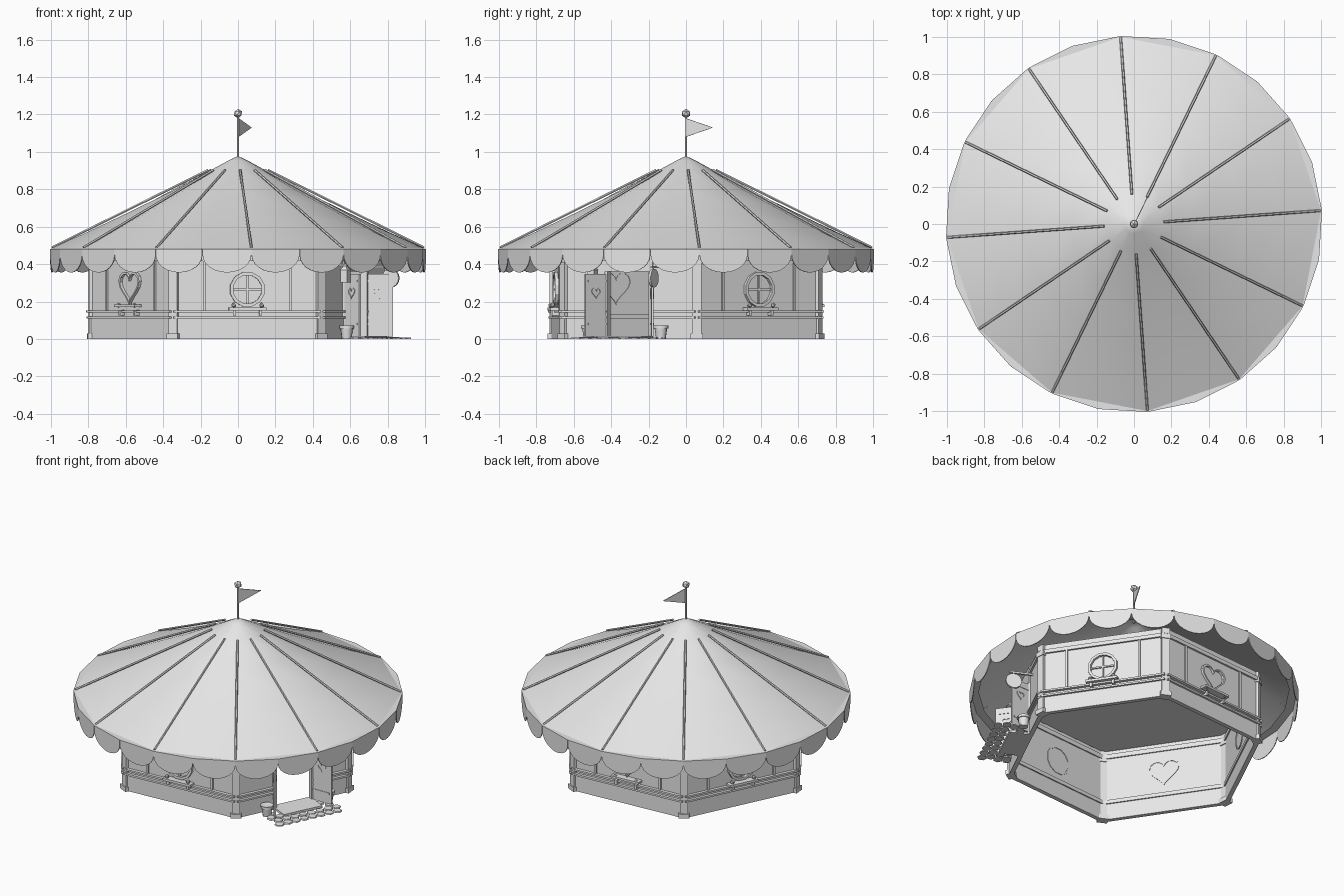
import bpy, bmesh, math, random
from math import sin, cos, pi, radians
from mathutils import Matrix, Vector

if "Cube" in bpy.data.objects:
    bpy.data.objects.remove(bpy.data.objects["Cube"])
random.seed(4)

grey = bpy.data.materials.new("light_grey")
grey.use_nodes = True
grey.diffuse_color = (0.8, 0.8, 0.8, 1)
grey.node_tree.nodes["Principled BSDF"].inputs["Base Color"].default_value = (0.8, 0.8, 0.8, 1)

TURN = radians(4.1)
APOTHEM = 0.69
RIM = 1.0025
ID = Matrix()


def finish(name, bm, M=ID, smooth=None):
    bmesh.ops.recalc_face_normals(bm, faces=bm.faces)
    mesh = bpy.data.meshes.new(name)
    bm.to_mesh(mesh)
    bm.free()
    mesh.transform(M)
    mesh.materials.append(grey)
    obj = bpy.data.objects.new(name, mesh)
    bpy.context.collection.objects.link(obj)
    if smooth:
        bpy.ops.object.select_all(action='DESELECT')
        obj.select_set(True)
        bpy.context.view_layer.objects.active = obj
        bpy.ops.object.shade_smooth_by_angle(angle=radians(smooth))
    return obj


def box(name, centre, size, M=ID):
    bm = bmesh.new()
    bmesh.ops.create_cube(bm, size=1, matrix=Matrix.Translation(centre) @ Matrix.Diagonal((*size, 1)))
    return finish(name, bm, M)


def lathe(name, profile, sides, M=ID, smooth=None, start=0.0):
    bm = bmesh.new()
    rows = [[bm.verts.new((r * cos(start + 2 * pi * i / sides), r * sin(start + 2 * pi * i / sides), z))
             for i in range(sides)] for r, z in profile]
    for a, b in zip(rows, rows[1:]):
        for i in range(sides):
            j = (i + 1) % sides
            bm.faces.new((a[i], a[j], b[j], b[i]))
    bmesh.ops.remove_doubles(bm, verts=bm.verts, dist=1e-5)
    return finish(name, bm, M, smooth)


def rod(name, a, b, radius, sides=6):
    a, b = Vector(a), Vector(b)
    turn = (b - a).to_track_quat('Z', 'Y').to_matrix().to_4x4()
    length = (b - a).length
    return lathe(name, [(0, 0), (radius, 0), (radius, length), (0, length)], sides, Matrix.Translation(a) @ turn)


def ball(name, centre, radius, M=ID):
    bm = bmesh.new()
    bmesh.ops.create_icosphere(bm, subdivisions=1, radius=radius, matrix=Matrix.Translation(centre))
    return finish(name, bm, M)


def prism(name, points, direction, M=ID):
    bm = bmesh.new()
    face = bm.faces.new([bm.verts.new(p) for p in points])
    out = bmesh.ops.extrude_face_region(bm, geom=[face])
    bmesh.ops.translate(bm, vec=direction, verts=[v for v in out["geom"] if isinstance(v, bmesh.types.BMVert)])
    return finish(name, bm, M)


def frame(name, outline, inner, z, y0, y1, M):
    """Raised ring that follows a closed outline on a wall."""
    bm = bmesh.new()
    loops = [[bm.verts.new((x * k, y, z + h * k)) for x, h in outline]
             for k, y in ((1, y0), (1, y1), (inner, y1), (inner, y0))]
    for a, b in zip(loops, loops[1:] + loops[:1]):
        for i in range(len(a)):
            j = (i + 1) % len(a)
            bm.faces.new((a[i], a[j], b[j], b[i]))
    return finish(name, bm, M)


def circle(r, n):
    return [(r * cos(2 * pi * (i + 0.5) / n), r * sin(2 * pi * (i + 0.5) / n)) for i in range(n)]


def heart(r, n=24):
    angles = [2 * pi * i / n for i in range(n)]
    return [(r * sin(a) ** 3, r * (13 * cos(a) - 5 * cos(2 * a) - 2 * cos(3 * a) - cos(4 * a)) / 16 + r * 0.1)
            for a in angles]


# roof cone, flat brim and ceiling
lathe("roof", [(0, 0.978), (0.05, 0.955), (0.15, 0.9), (0.35, 0.792), (0.6, 0.67), (0.8, 0.575), (RIM, 0.484)],
      12, smooth=40, start=TURN)
lathe("roof_brim", [(0.95, 0.482), (RIM, 0.482), (RIM, 0.475)], 24, start=TURN)
lathe("ceiling", [(0, 0.485), (0.78, 0.485)], 6, start=TURN)

# roof ribs
for k in range(12):
    d = Vector((cos(TURN + k * pi / 6), sin(TURN + k * pi / 6), 0))
    rod("roof_rib", d * 0.16 + Vector((0, 0, 0.903)), d * RIM * 0.995 + Vector((0, 0, 0.489)), 0.007)

# scalloped valance, one lobe per side
bm = bmesh.new()
for k in range(24):
    a, b = [Vector((RIM * cos(TURN + j * pi / 12), RIM * sin(TURN + j * pi / 12), 0)) for j in (k, k + 1)]
    lobe = []
    for i in range(13):
        u = -cos(pi * i / 12)
        p = a.lerp(b, (u + 1) / 2)
        lobe.append(bm.verts.new((p.x, p.y, 0.45 - 0.095 * math.sqrt(max(0, 1 - u * u)))))
    lobe += [bm.verts.new((p.x, p.y, 0.482)) for p in (b, a)]
    bm.faces.new(lobe)
valance = finish("valance", bm)
solid = valance.modifiers.new("cloth", 'SOLIDIFY')
solid.thickness = 0.005

# flag and pole
rod("flag_pole", (0, 0, 0.96), (0, 0, 1.19), 0.006, 8)
ball("pole_ball", (0, 0, 1.205), 0.025)
prism("flag", [(0, 0, 1.18), (0, 0, 1.08), (0.07, 0.145, 1.13)], (0.004, -0.002, 0))

# corner posts
for k in range(6):
    a = TURN + k * pi / 3
    M = Matrix.Rotation(a, 4, 'Z') @ Matrix.Translation((0.78, 0, 0))
    box("corner_post", (0, 0, 0.24), (0.04, 0.05, 0.48), M)
    box("post_foot", (0, 0, 0.015), (0.055, 0.065, 0.03), M)
    box("post_cap", (0, 0, 0.42), (0.05, 0.06, 0.03), M)


def wall_span(x0, x1, M):
    """Panel, plinth and rails between two positions along a wall."""
    mid, w = (x0 + x1) / 2, x1 - x0
    for name, y, z, depth, h in (("wall_panel", -0.011, 0.24, 0.022, 0.48), ("plinth", 0, 0.055, 0.012, 0.11),
                                 ("lower_rail", 0.004, 0.115, 0.03, 0.012), ("upper_rail", 0.006, 0.147, 0.03, 0.012),
                                 ("top_rail", 0.002, 0.43, 0.02, 0.025), ("inner_rail", -0.024, 0.12, 0.012, 0.025),
                                 ("inner_top_rail", -0.024, 0.44, 0.012, 0.03)):
        box(name, (mid, y, z), (w, depth, h), M)


# five walls with alternating round and heart windows
for k in range(6):
    a = TURN + radians(-30 + 60 * k)
    M = Matrix.Rotation(a - pi / 2, 4, 'Z') @ Matrix.Translation((0, APOTHEM, 0))
    if k == 0:
        door_frame = M
        continue
    wall_span(-0.395, 0.395, M)
    for s in (-1, 1):
        box("wall_batten", (s * 0.23, 0.003, 0.285), (0.014, 0.012, 0.27), M)
        ball("sill_flower", (s * 0.075, 0.03, 0.18), 0.014, M)
        box("sill_bracket", (s * 0.07, 0.015, 0.14), (0.015, 0.03, 0.03), M)
    if k % 2:
        frame("round_window", circle(0.095, 12), 0.82, 0.265, -0.005, 0.018, M)
        box("window_bar", (0, 0.003, 0.265), (0.01, 0.012, 0.165), M)
        box("window_crossbar", (0, 0.003, 0.265), (0.165, 0.012, 0.01), M)
        frame("inner_window_trim", circle(0.095, 12), 0.9, 0.265, -0.026, -0.02, M)
        box("window_sill", (0, 0.022, 0.16), (0.2, 0.045, 0.016), M)
    else:
        frame("heart_window", heart(0.098), 0.86, 0.275, -0.005, 0.016, M)
        frame("inner_heart_trim", heart(0.098), 0.92, 0.275, -0.026, -0.02, M)
        box("window_sill", (0, 0.022, 0.178), (0.2, 0.045, 0.014), M)

# doorway wall
M = door_frame
for s in (-1, 1):
    wall_span(*sorted((s * 0.13, s * 0.395)), M)
    box("door_jamb", (s * 0.132, 0, 0.18), (0.02, 0.035, 0.36), M)
    # open door leaf, hinged at the jamb
    leaf = M @ Matrix.Translation((s * 0.132, 0.005, 0)) @ Matrix.Rotation(-s * 0.49, 4, 'Z')
    box("door_leaf", (0, 0.075, 0.18), (0.012, 0.14, 0.335), leaf)
    flat = leaf @ Matrix.Translation((0, 0.075, 0)) @ Matrix.Rotation(pi / 2, 4, 'Z')
    frame("door_heart", heart(0.032), 0.75, 0.245, -0.01, 0.01, flat)
    for z in (0.08, 0.31):
        box("door_strap", (0, 0.07, z), (0.018, 0.12, 0.012), leaf)
    # plant pot
    pot = M @ Matrix.Translation((s * 0.215, 0.06, 0))
    lathe("plant_pot", [(0, 0), (0.026, 0), (0.034, 0.055), (0.04, 0.055), (0.04, 0.072), (0.032, 0.072), (0, 0.06)],
          10, pot, 40)
box("door_lintel", (0, -0.008, 0.42), (0.28, 0.03, 0.12), M)

# hanging round sign and wall lantern beside the door
box("sign_arm", (-0.2, 0.07, 0.385), (0.012, 0.15, 0.012), M)
box("sign_hanger", (-0.2, 0.12, 0.375), (0.006, 0.006, 0.03), M)
sign = M @ Matrix.Translation((-0.2, 0.12, 0.325)) @ Matrix.Rotation(pi / 2, 4, 'Y')
lathe("round_sign", [(0, -0.007), (0.05, -0.007), (0.05, 0.007), (0, 0.007)], 16, sign, 40)
box("lantern_arm", (0.2, 0.025, 0.395), (0.012, 0.06, 0.012), M)
box("lantern", (0.2, 0.045, 0.335), (0.04, 0.04, 0.065), M)
lathe("lantern_cap", [(0.035, 0.368), (0, 0.395)], 4, M @ Matrix.Translation((0.2, 0.045, 0)), start=pi / 4)

# door step and paving stones
box("door_step", (0, 0.055, 0.008), (0.27, 0.15, 0.016), M)
for row in range(4):
    for col in range(8):
        x, y = (col - 3.5) * 0.058 + (row % 2) * 0.02 - 0.01, 0.065 + row * 0.05
        if abs(x) < 0.15 and y < 0.13:
            continue
        stone = M @ Matrix.Translation((x, y, 0)) @ Matrix.Rotation(random.uniform(0, 1), 4, 'Z')
        size, top = random.uniform(0.028, 0.032), random.uniform(0.007, 0.011)
        lathe("paving_stone", [(0, 0), (size, 0), (size * 0.9, top), (0, top)], 6, stone)
